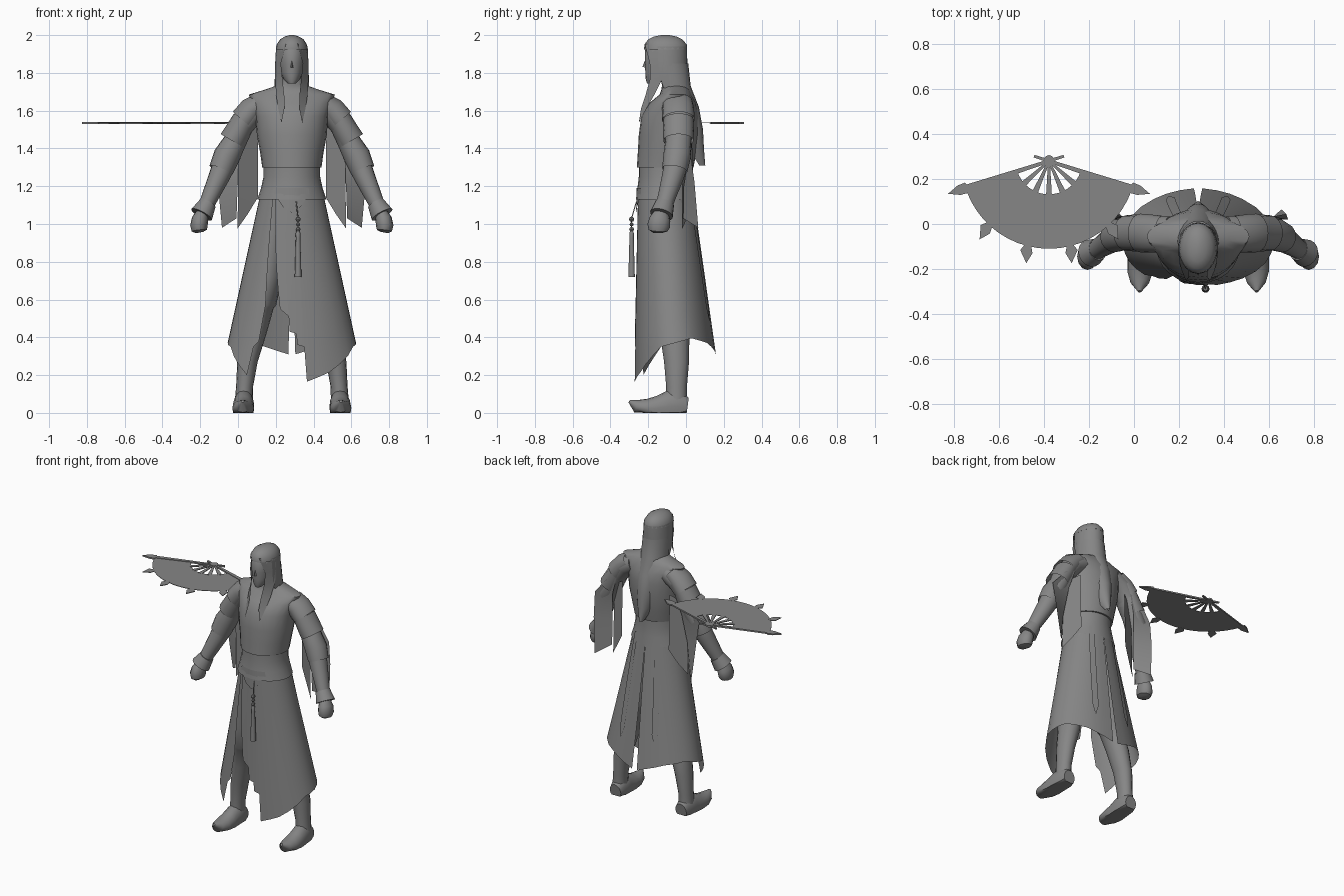
import bpy, bmesh, math
from mathutils import Vector

CX = 0.285   # the figure stands right of the fan
mat = bpy.data.materials.new("plain grey")
mat.diffuse_color = (0.24, 0.24, 0.24, 1)


def make(name, verts, faces, mirror=False, dx=CX, angle=40):
    """Create one object, or a left/right pair mirrored about the figure's centre."""
    for side in ((1, -1) if mirror else (1,)):
        nm = name if not mirror else ("left_" if side > 0 else "right_") + name
        me = bpy.data.meshes.new(nm)
        me.from_pydata([(side * v[0] + dx, v[1], max(v[2], 0)) for v in verts], [], faces)
        bm = bmesh.new()
        bm.from_mesh(me)
        bmesh.ops.recalc_face_normals(bm, faces=bm.faces)
        bm.to_mesh(me)
        bm.free()
        me.shade_smooth()
        me.set_sharp_from_angle(angle=math.radians(angle))
        me.materials.append(mat)
        bpy.context.collection.objects.link(bpy.data.objects.new(nm, me))


def loft(name, secs, a0=0, a1=360, n=16, along=False, cap=True, mirror=False):
    """Elliptical sections (x, y, z, rx, ry), level or square to the path."""
    closed = a1 - a0 >= 360
    m = n if closed else n + 1
    verts, faces = [], []
    P = [Vector(s[:3]) for s in secs]
    for i, s in enumerate(secs):
        u, v = Vector((1, 0, 0)), Vector((0, 1, 0))
        if along:
            t = (P[min(i + 1, len(P) - 1)] - P[max(i - 1, 0)]).normalized()
            u = (u - t * t.x).normalized()
            v = t.cross(u)
        for k in range(m):
            a = math.radians(a0 + (a1 - a0) * k / n)
            verts.append(P[i] + u * s[3] * math.cos(a) + v * s[4] * math.sin(a))
    for i in range(len(secs) - 1):
        for k in range(n):
            k2 = (k + 1) % m
            faces.append((i * m + k, i * m + k2, (i + 1) * m + k2, (i + 1) * m + k))
    if closed and cap:
        faces += [tuple(range(m)), tuple(range((len(secs) - 1) * m, len(secs) * m))]
    make(name, verts, faces, mirror)


def skirt_point(a, z, off=0):
    d = 1.19 - z
    a = math.radians(a)
    return (math.cos(a) * (0.16 + 0.22 * d + off),
            -0.11 + 0.06 * d + math.sin(a) * (0.143 + 0.083 * d + off), z)


def cloth(name, cols, ztop=1.19, off=0, rows=6, mirror=False):
    """Cloth on the skirt surface; columns are (top angle, hem angle, hem height)."""
    full = []
    for c, d in zip(cols, cols[1:]):
        k = max(1, int(abs(d[1] - c[1]) / 10))
        full += [[c[j] + (d[j] - c[j]) * i / k for j in range(3)] for i in range(k)]
    full.append(cols[-1])
    verts = [skirt_point(t + (b - t) * r / rows, ztop + (z - ztop) * r / rows, off)
             for t, b, z in full for r in range(rows + 1)]
    w = rows + 1
    faces = [(c * w + r, c * w + r + 1, (c + 1) * w + r + 1, (c + 1) * w + r)
             for c in range(len(full) - 1) for r in range(rows)]
    make(name, verts, faces, mirror)


def plate(name, pts, z, th):
    """Flat fan part from an outline given relative to the pivot."""
    n = len(pts)
    verts = [(x, y, z + s * th / 2) for s in (-1, 1) for x, y in pts]
    verts = [(x - 0.378, y + 0.28, h) for x, y, h in verts]
    faces = [tuple(range(n)), tuple(range(n, 2 * n))]
    faces += [(i, (i + 1) % n, n + (i + 1) % n, n + i) for i in range(n)]
    make(name, verts, faces, dx=0)


def polar(r, deg, side=0):
    a = math.radians(deg)
    return (r * math.cos(a) - side * math.sin(a), r * math.sin(a) + side * math.cos(a))


# torso: neck and vest, then sash
loft("vest", [(0, -.11, 1.30, .157, .15), (0, -.10, 1.38, .168, .155),
              (0, -.092, 1.47, .185, .158), (0, -.085, 1.57, .192, .152),
              (0, -.07, 1.64, .212, .125), (0, -.055, 1.685, .228, .085),
              (0, -.055, 1.712, .14, .075), (0, -.065, 1.735, .075, .062),
              (0, -.085, 1.80, .055, .055)], n=24)
loft("sash", [(0, -.11, 1.13, .183, .155), (0, -.11, 1.19, .163, .147),
              (0, -.11, 1.25, .15, .14), (0, -.11, 1.32, .15, .14)], n=24, cap=False)

# head, nose and hair
loft("head", [(0, -.18, 1.743, .02, .026), (0, -.157, 1.765, .043, .056),
              (0, -.135, 1.80, .058, .08), (0, -.122, 1.85, .068, .096),
              (0, -.117, 1.92, .072, .1), (0, -.11, 1.97, .05, .07)], n=20)
make("nose", [(0, -.21, 1.885), (-.013, -.205, 1.825), (.013, -.205, 1.825), (0, -.231, 1.832)],
     [(0, 1, 3), (0, 3, 2), (1, 2, 3)])
loft("hair_cap", [(0, -.108, 1.925, .085, .114), (0, -.108, 1.95, .08, .112),
                  (0, -.11, 1.978, .062, .09), (0, -.11, 1.993, .036, .058),
                  (0, -.11, 2.0, .012, .02)], n=20)
loft("hair_sides", [(0, -.108, 1.94, .083, .113), (0, -.105, 1.86, .088, .112),
                    (0, -.10, 1.78, .088, .105), (0, -.085, 1.72, .085, .09)],
     a0=-22, a1=202, n=18)
loft("back_hair", [(0, -.10, 1.85, .087, .112), (0, -.085, 1.73, .092, .11),
                   (0, -.05, 1.62, .09, .118), (0, -.02, 1.50, .075, .11),
                   (0, .015, 1.40, .052, .08), (0, .07, 1.31, .012, .032)], a0=0, a1=180, n=12)
make("front_hair_lock", [(.084, -.12, 1.93), (.03, -.218, 1.955), (.088, -.12, 1.85),
                         (.058, -.192, 1.85), (.088, -.125, 1.77), (.05, -.19, 1.77),
                         (.083, -.17, 1.68), (.04, -.215, 1.68), (.072, -.21, 1.61),
                         (.04, -.238, 1.61), (.055, -.25, 1.535)],
     [(0, 1, 3, 2), (2, 3, 5, 4), (4, 5, 7, 6), (6, 7, 9, 8), (8, 9, 10)], mirror=True)

# arms, layered shoulder pieces, cuffs and hands
loft("arm", [(.13, -.045, 1.63, .065, .08), (.20, -.04, 1.60, .068, .08),
             (.262, -.04, 1.52, .06, .075), (.31, -.04, 1.42, .062, .068),
             (.345, -.045, 1.345, .064, .065), (.385, -.07, 1.25, .056, .058),
             (.43, -.10, 1.15, .046, .048), (.475, -.13, 1.05, .036, .04)],
     along=True, mirror=True)
loft("shoulder_cap", [(.16, -.045, 1.645, .055, .08), (.213, -.042, 1.605, .068, .085),
                      (.258, -.04, 1.55, .07, .086)], along=True, cap=False, mirror=True)
loft("upper_sleeve", [(.25, -.04, 1.555, .064, .08), (.28, -.04, 1.50, .068, .082),
                      (.315, -.04, 1.44, .072, .08)], along=True, cap=False, mirror=True)
loft("elbow_guard", [(.305, -.04, 1.43, .062, .07), (.345, -.047, 1.36, .071, .073),
                     (.375, -.06, 1.285, .065, .067)], along=True, cap=False, mirror=True)
loft("cuff", [(.445, -.112, 1.11, .046, .05), (.478, -.13, 1.05, .062, .062)],
     along=True, mirror=True)
loft("hand", [(.475, -.13, 1.06, .032, .04), (.486, -.138, 1.025, .044, .056),
              (.492, -.145, .99, .046, .06), (.49, -.148, .965, .04, .05),
              (.488, -.148, .955, .02, .028)], n=12, along=True, mirror=True)

# hanging sleeve cloth
make("inner_sleeve_drape", [(.18, .03, 1.52), (.285, -.03, 1.45), (.18, .04, 1.14),
                            (.285, -.02, 1.14), (.235, .015, 1.05), (.288, -.02, .975)],
     [(0, 1, 3, 2), (2, 3, 5, 4)], mirror=True)
make("outer_sleeve_drape", [(.225, .035, 1.53), (.30, .04, 1.50), (.265, .02, 1.40),
                            (.40, .02, 1.385), (.287, -.012, 1.20), (.392, .045, 1.22),
                            (.293, -.015, 1.03), (.37, .065, .98)],
     [(0, 1, 3, 2), (2, 3, 5, 4), (4, 5, 7, 6)], mirror=True)

# skirt: two halves meeting at a narrow slit at the back and a wide one in front
cloth("skirt_left", [(-122, -102, .55), (-104, -93, .51), (-103, -92, .43), (-90, -86, .42),
                     (-88, -85, .36), (-82, -79, .35), (-81, -78, .165), (-58, -58, .215),
                     (-20, -20, .35), (26, 26, .395), (55, 55, .37), (90, 87, .31)])
cloth("skirt_right", [(-126, -118, .57), (-128, -121, .38), (-130, -126, .35), (-131, -129, .20),
                      (-160, -160, .35), (-206, -206, .395), (-235, -235, .37), (-270, -267, .31)])
cloth("back_pennant", [(55, 62, .56), (61, 66, .48), (67, 70, .56)], off=.008, mirror=True)
cloth("waist_swag", [(-122, -122, 1.16), (-104, -104, 1.09), (-90, -90, 1.06),
                     (-76, -76, 1.09), (-58, -58, 1.16)], ztop=1.19, off=.008, rows=2)

# legs and boots with flat soles and lifted toes
loft("leg", [(.085, -.10, 1.15, .08, .11), (.10, -.10, .95, .09, .105),
             (.135, -.095, .72, .085, .095), (.163, -.09, .57, .08, .087),
             (.168, -.088, .555, .072, .08),
             (.20, -.06, .42, .066, .078), (.235, -.05, .27, .054, .066),
             (.25, -.05, .14, .045, .055), (.255, -.05, .05, .048, .055)], mirror=True)
loft("foot", [(.252, .008, .03, .042, .05), (.252, -.03, .035, .052, .085),
              (.255, -.09, .035, .056, .085), (.257, -.15, .025, .058, .065),
              (.258, -.21, .025, .057, .05), (.259, -.26, .036, .042, .036),
              (.26, -.30, .062, .008, .008)], n=16, along=True, mirror=True)

# tassel with cord and beads
TX, TY = .033, -.288
loft("tassel_cord", [(TX - .01, -.262, 1.12, .003, .003), (TX, TY, 1.03, .003, .003),
                     (TX, TY, .95, .003, .003)], n=6)
for i, (z, r) in enumerate(((1.025, .014), (.998, .011), (.972, .013))):
    loft("bead_%d" % (i + 1), [(TX, TY, z + r * math.sin(t), r * math.cos(t), r * math.cos(t))
                               for t in (-1.5, -.8, 0, .8, 1.5)], n=8)
loft("tassel", [(TX, TY, .97, .006, .006), (TX, TY, .95, .013, .013),
                (TX, TY, .925, .012, .012), (TX, TY, .72, .018, .018)], n=10)

# fan: leaf, ribs, edge blades, two guards and pivot
FZ, A0, A1 = 1.535, 200, 340
arc = [A0 + (A1 - A0) * i / 20 for i in range(21)]
plate("fan_leaf", [polar(.39, a) for a in arc] + [polar(.148, a) for a in reversed(arc)], FZ, .003)
for i in range(5):
    a = 222 + i * 24
    plate("fan_rib_%d" % (i + 1), [polar(.0, a, -.004), polar(.155, a, -.013),
                                  polar(.155, a, .013), polar(.0, a, .004)], FZ, .005)
for i, a in enumerate((227, 256, 284, 313)):
    plate("fan_blade_%d" % (i + 1), [polar(.38, a, -.012), polar(.415, a, -.028),
                                    polar(.465, a, .012 if a < 270 else -.012),
                                    polar(.415, a, .028), polar(.38, a, .012)], FZ, .004)
for i, a in enumerate((198, 342)):
    plate("fan_guard_%d" % (i + 1), [polar(-.07, a, -.006), polar(.38, a, -.014), polar(.385, a, -.024),
                                    polar(.42, a, -.022), polar(.472, a), polar(.42, a, .022),
                                    polar(.385, a, .024), polar(.38, a, .014), polar(-.07, a, .006)],
          FZ, .010)
plate("fan_pivot", [polar(.026, i * 30) for i in range(12)], FZ, .012)
